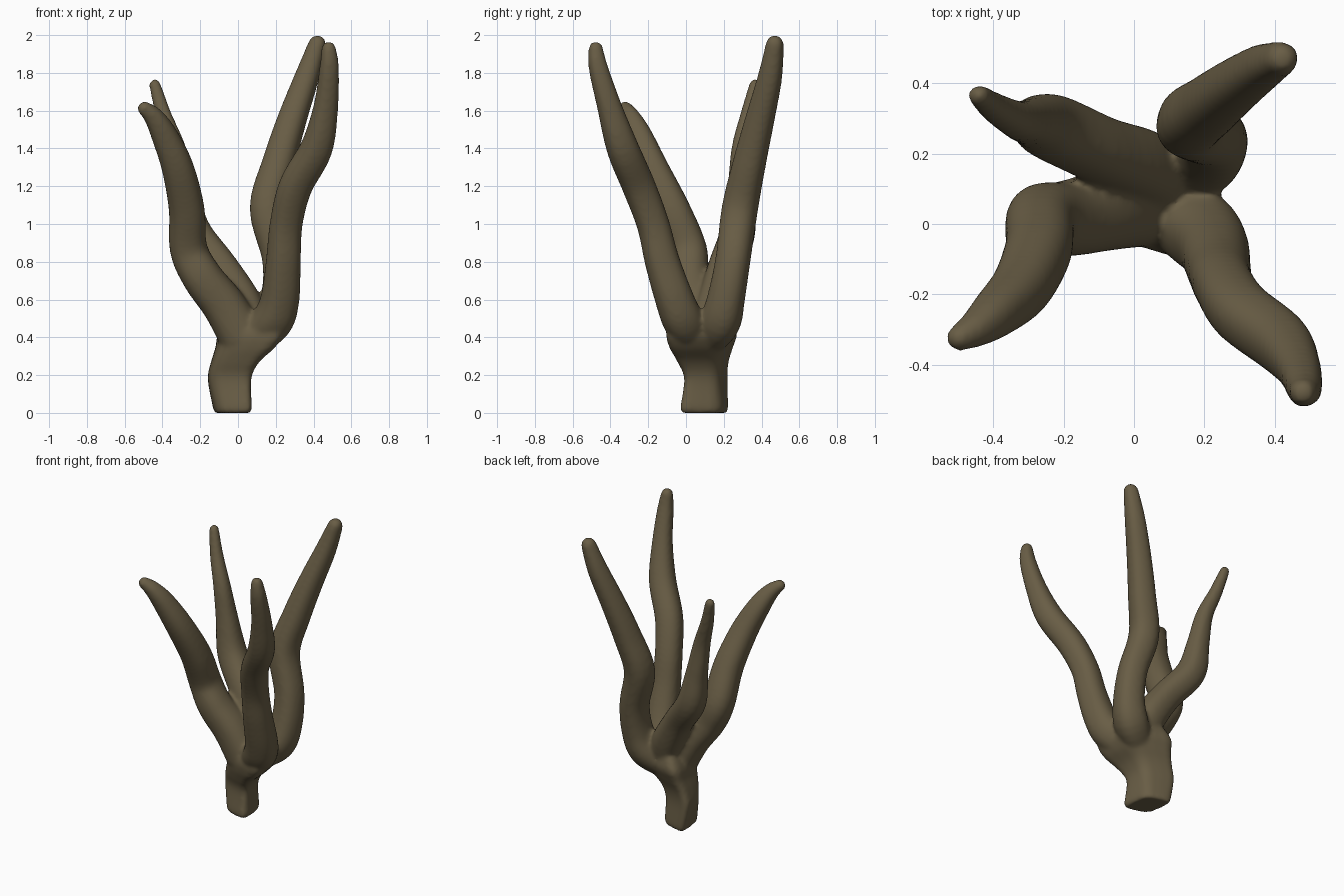
import bpy, bmesh, math
from mathutils import Vector

SIDES, STEPS = 20, 5


def spline(keys):
    # Catmull-Rom through the keys (x, y, z, half width, half depth)
    pts = [keys[0]] + keys + [keys[-1]]
    out = []
    for a, b, c, d in zip(pts, pts[1:], pts[2:], pts[3:]):
        for s in range(STEPS):
            t = s / STEPS
            out.append([0.5 * (2 * q + (r - p) * t + (2 * p - 5 * q + 4 * r - w) * t * t
                               + (3 * q - p - 3 * r + w) * t ** 3)
                        for p, q, r, w in zip(a, b, c, d)])
    out.append(list(keys[-1]))
    return out


def tube(bm, rows, power, axes=None):
    # sweep a rounded section along the rows, with closed ends
    pos = [Vector(r[:3]) for r in rows]
    rings, side = [], Vector((1, 0, 0))
    for i, r in enumerate(rows):
        t = (pos[min(i + 1, len(pos) - 1)] - pos[max(i - 1, 0)]).normalized()
        if axes:
            u, v = axes
        else:
            u = (side - t * side.dot(t)).normalized()
            v = t.cross(u)
            side = u
        ring = []
        for k in range(SIDES):
            a = 2 * math.pi * k / SIDES
            c, s = math.cos(a), math.sin(a)
            cx = math.copysign(abs(c) ** (2 / power), c)
            sy = math.copysign(abs(s) ** (2 / power), s)
            ring.append(bm.verts.new(pos[i] + u * cx * r[3] + v * sy * r[4]))
        rings.append(ring)
    for a, b in zip(rings, rings[1:]):
        for k in range(SIDES):
            n = (k + 1) % SIDES
            bm.faces.new((a[k], a[n], b[n], b[k]))
    bm.faces.new(rings[0][::-1])
    bm.faces.new(rings[-1])


def branch(bm, keys):
    rows = spline([(x, y, z, r, r) for x, y, z, r in keys])
    # round tip
    end, r = Vector(rows[-1][:3]), rows[-1][3]
    t = (end - Vector(rows[-3][:3])).normalized()
    for a in (0.4, 0.8, 1.15, 1.4):
        p = end + t * r * math.sin(a)
        rows.append([*p, r * math.cos(a), r * math.cos(a)])
    tube(bm, rows, 2.3)


bm = bmesh.new()

# skewed four-sided trunk, widening into the fork
trunk = [(-0.03, 0.097, 0.0, 0.092, 0.108), (-0.03, 0.097, 0.03, 0.1, 0.115),
         (-0.045, 0.105, 0.18, 0.113, 0.1), (-0.015, 0.09, 0.27, 0.125, 0.12),
         (0.04, 0.08, 0.35, 0.155, 0.15), (0.065, 0.085, 0.43, 0.165, 0.165),
         (0.06, 0.1, 0.53, 0.1, 0.12)]
tube(bm, spline(trunk), 4, (Vector((1, -0.28, 0)), Vector((-0.1, 1, 0))))

# front right branch
branch(bm, [(0.06, 0.06, 0.39, 0.09), (0.175, -0.01, 0.48, 0.108), (0.222, -0.06, 0.6, 0.102),
            (0.24, -0.125, 0.8, 0.092), (0.255, -0.175, 1.0, 0.086), (0.305, -0.25, 1.2, 0.088),
            (0.415, -0.335, 1.4, 0.085), (0.465, -0.405, 1.62, 0.065),
            (0.483, -0.465, 1.83, 0.051), (0.48, -0.478, 1.93, 0.038)])
# back right branch
branch(bm, [(0.06, 0.12, 0.39, 0.09), (0.175, 0.18, 0.48, 0.108), (0.222, 0.215, 0.62, 0.098),
            (0.22, 0.25, 0.82, 0.092), (0.158, 0.285, 1.08, 0.095), (0.215, 0.335, 1.32, 0.087),
            (0.285, 0.39, 1.55, 0.077), (0.365, 0.445, 1.78, 0.064), (0.42, 0.47, 1.953, 0.047)])
# front left branch
branch(bm, [(0.02, 0.06, 0.41, 0.125), (-0.075, 0.04, 0.57, 0.115), (-0.19, 0.015, 0.72, 0.107),
            (-0.262, 0.01, 0.87, 0.1), (-0.272, -0.075, 1.08, 0.095), (-0.32, -0.18, 1.3, 0.085),
            (-0.39, -0.25, 1.47, 0.07), (-0.445, -0.295, 1.565, 0.053),
            (-0.495, -0.323, 1.612, 0.038)])
# back left branch
branch(bm, [(0.06, 0.12, 0.45, 0.11), (0.015, 0.165, 0.59, 0.105), (-0.095, 0.21, 0.77, 0.095),
            (-0.235, 0.275, 0.96, 0.093), (-0.285, 0.288, 1.18, 0.07), (-0.33, 0.295, 1.4, 0.054),
            (-0.395, 0.33, 1.58, 0.042), (-0.44, 0.365, 1.737, 0.031)])

bmesh.ops.recalc_face_normals(bm, faces=bm.faces)
mesh = bpy.data.meshes.new("branching_stump")
bm.to_mesh(mesh)
bm.free()
stump = bpy.data.objects.new("branching_stump", mesh)
bpy.context.collection.objects.link(stump)

# fuse the branches into one smooth skin
fuse = stump.modifiers.new("fuse", 'REMESH')
fuse.mode = 'VOXEL'
fuse.voxel_size = 0.012
fuse.use_smooth_shade = True
soften = stump.modifiers.new("soften", 'SMOOTH')
soften.factor = 0.5
soften.iterations = 10

bark = bpy.data.materials.new("bark")
bark.diffuse_color = (0.14, 0.11, 0.06, 1)
mesh.materials.append(bark)
